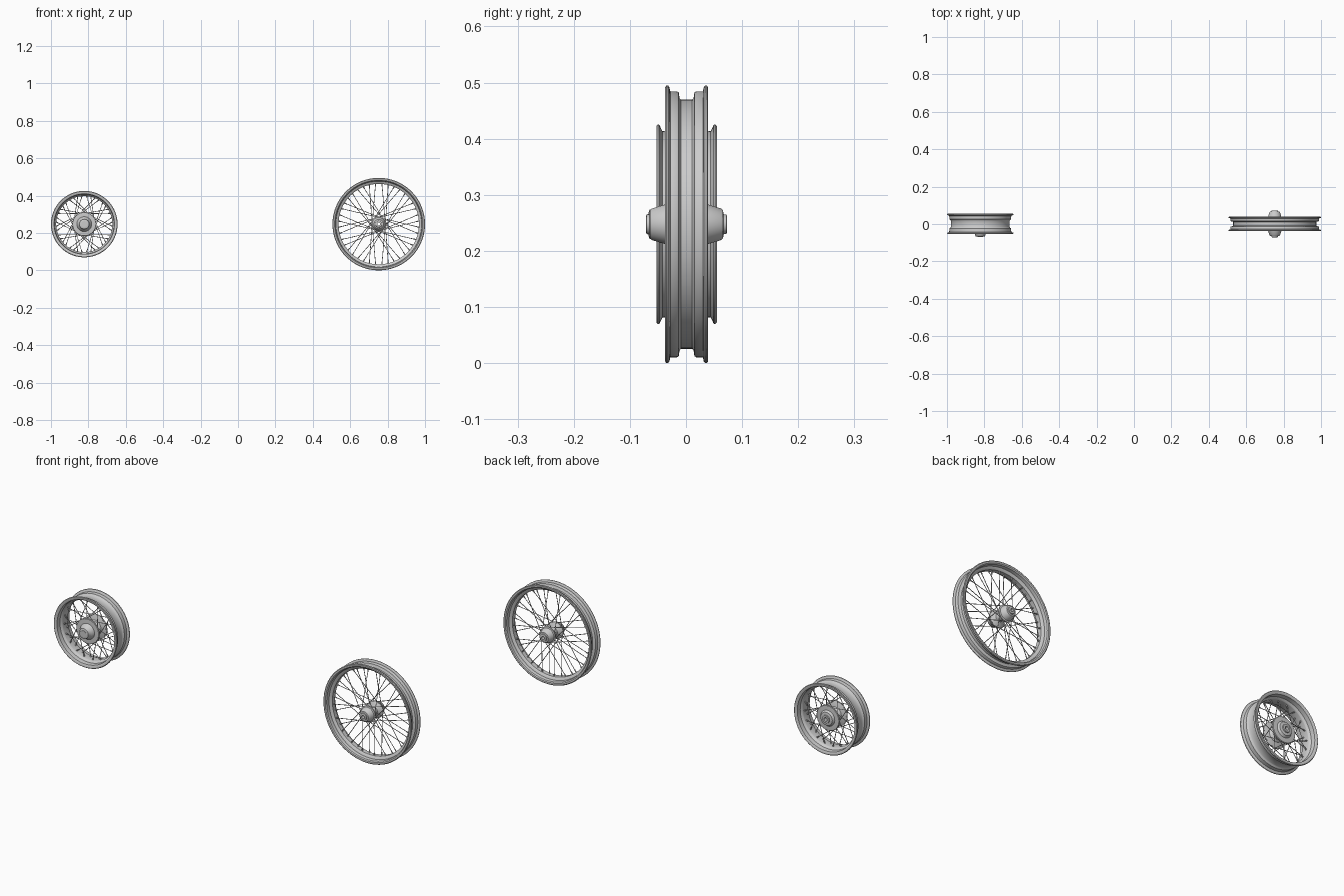
import bpy, bmesh, math
from mathutils import Vector, Matrix

cube = bpy.data.objects.get("Cube")
if cube:
    bpy.data.objects.remove(cube, do_unlink=True)

metal = bpy.data.materials.new("satin_grey_metal")
metal.use_nodes = True
GREY = (0.6, 0.6, 0.6, 1)
metal.diffuse_color = GREY
metal.node_tree.nodes["Principled BSDF"].inputs["Base Color"].default_value = GREY


def finish(name, bm, centre):
    bmesh.ops.recalc_face_normals(bm, faces=bm.faces)
    mesh = bpy.data.meshes.new(name)
    bm.to_mesh(mesh)
    bm.free()
    mesh.materials.append(metal)
    obj = bpy.data.objects.new(name, mesh)
    obj.location = centre
    bpy.context.collection.objects.link(obj)
    bpy.ops.object.select_all(action='DESELECT')
    obj.select_set(True)
    bpy.context.view_layer.objects.active = obj
    bpy.ops.object.shade_smooth_by_angle(angle=math.radians(35))
    return obj


def ring(name, profile, centre, steps):
    """Turn a closed (y, radius) outline around the axle."""
    bm = bmesh.new()
    loops = []
    for i in range(steps):
        a = math.tau * i / steps
        loops.append([bm.verts.new((r * math.cos(a), y, r * math.sin(a))) for y, r in profile])
    n = len(profile)
    for i in range(steps):
        p, q = loops[i], loops[(i + 1) % steps]
        for j in range(n):
            k = (j + 1) % n
            bm.faces.new((p[j], p[k], q[k], q[j]))
    return finish(name, bm, centre)


def mirrored(half):
    """Mirror a half outline, both ends of which lie on y = 0."""
    return half + [(-y, r) for y, r in half[-2:0:-1]]


def rod(bm, a, b, r1, r2, sides):
    d = b - a
    m = Matrix.Translation((a + b) / 2) @ d.to_track_quat('Z', 'Y').to_matrix().to_4x4()
    bmesh.ops.create_cone(bm, cap_ends=True, segments=sides, radius1=r1, radius2=r2,
                          depth=d.length, matrix=m)


def polar(angle, radius, y):
    return Vector((radius * math.cos(angle), y, radius * math.sin(angle)))


def lace(name, centre, count, hub_r, hub_y, rim_r, rim_y, sweep):
    """Crossed spokes, alternating sides and lean, with a nipple at the rim."""
    spokes, nipples = bmesh.new(), bmesh.new()
    for k in range(count):
        side = 1 if k % 2 else -1
        lean = 1 if (k // 2) % 2 else -1
        a = math.tau * (k + 0.5) / count
        outer = polar(a, rim_r, side * rim_y)
        inner = polar(a + lean * math.radians(sweep), hub_r, side * (hub_y + lean * 0.002))
        rod(spokes, inner, outer, 0.0017, 0.0017, 6)
        toward = (inner - outer).normalized()
        rod(nipples, outer, outer + toward * 0.016, 0.0036, 0.0024, 8)
    finish(name + "_spokes", spokes, centre)
    finish(name + "_nipples", nipples, centre)


# Large narrow wheel
large = (0.7525, 0.001, 0.2475)
ring("large_rim", mirrored([
    (0, .222), (.010, .222), (.0125, .225), (.014, .235), (.017, .237), (.029, .237),
    (.0305, .244), (.033, .2475), (.036, .2475), (.0385, .244), (.038, .236),
    (.034, .231), (.018, .229), (.0135, .217), (.011, .215), (0, .215)]), large, 96)
ring("large_hub", mirrored([
    (0, .018), (.016, .019), (.023, .028), (.027, .040), (.029, .042), (.034, .042),
    (.036, .036), (.062, .028), (.065, .025), (.066, .018), (.071, .017),
    (.072, .015), (.072, .008), (0, .008)]), large, 48)
lace("large", large, 40, .037, .031, .217, .005, 62)

# Small wide wheel
small = (-0.822, 0.001, 0.2475)
ring("small_rim", mirrored([
    (0, .157), (.017, .157), (.020, .159), (.025, .165), (.043, .166), (.046, .172),
    (.048, .177), (.051, .178), (.054, .175), (.054, .168), (.050, .161),
    (.029, .159), (.022, .151), (.019, .150), (0, .150)]), small, 96)
ring("small_hub", [
    (-.068, .009), (-.068, .020), (-.066, .026), (-.055, .028), (-.050, .033),
    (-.036, .040), (-.035, .062), (-.033, .064), (-.029, .064), (-.027, .060),
    (-.022, .036), (-.010, .026), (.010, .026), (.022, .036), (.027, .060),
    (.029, .064), (.033, .064), (.035, .062), (.036, .040), (.046, .033),
    (.048, .020), (.053, .019), (.053, .009)], small, 48)
lace("small", small, 40, .058, .031, .152, .009, 52)

# Hexagonal nut on the front end of the small axle
nut = bmesh.new()
rod(nut, Vector((0, -.070, 0)), Vector((0, -.064, 0)), .018, .018, 6)
finish("small_axle_nut", nut, small)
